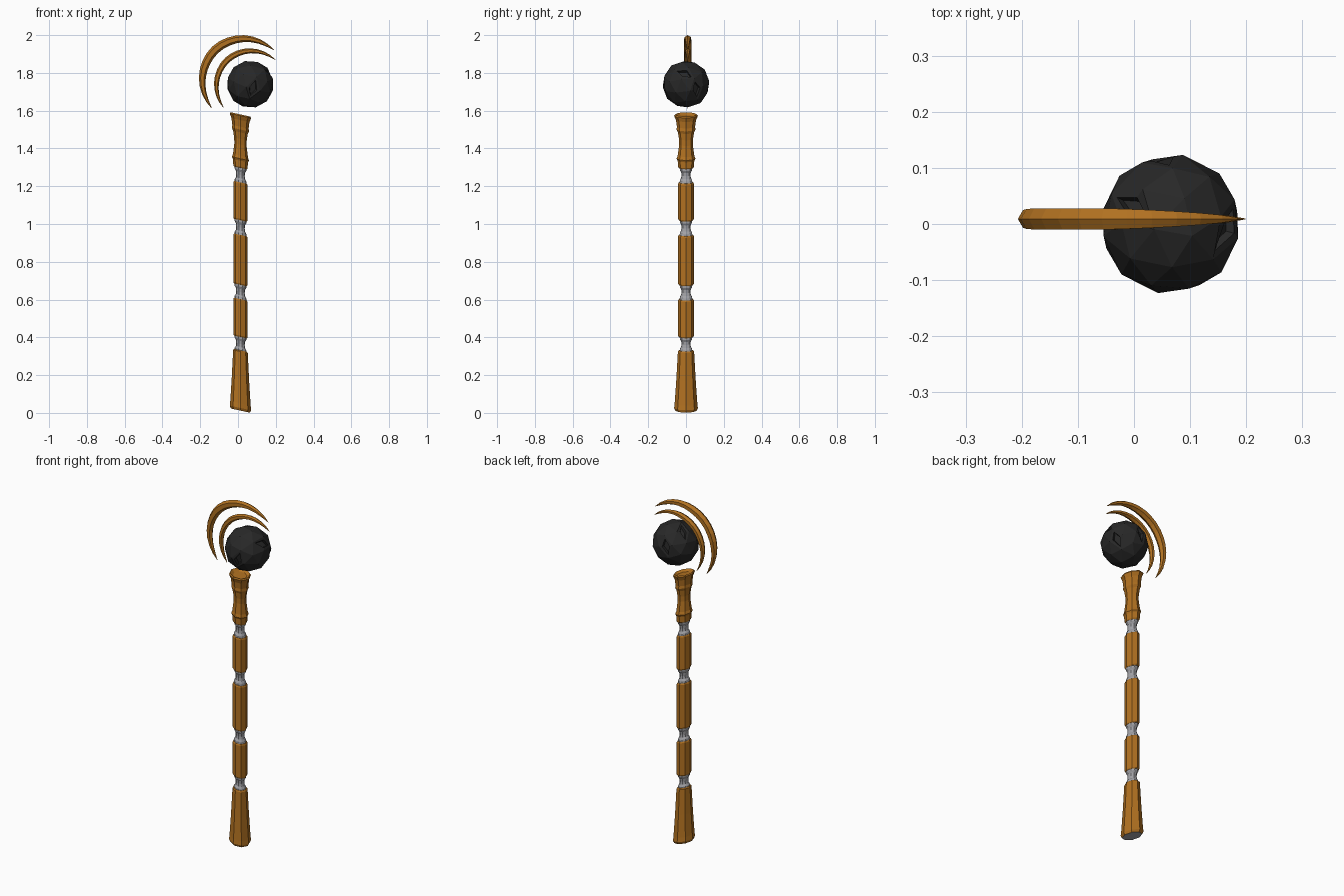
import bpy, bmesh, math
from mathutils import Vector, Euler

if "Cube" in bpy.data.objects:
    bpy.data.objects.remove(bpy.data.objects["Cube"])


def material(name, rgb):
    m = bpy.data.materials.new(name)
    m.diffuse_color = (*rgb, 1)
    m.use_nodes = True
    m.node_tree.nodes["Principled BSDF"].inputs["Base Color"].default_value = m.diffuse_color
    return m


WOOD = material("golden wood", (0.44, 0.165, 0.015))
METAL = material("grey metal", (0.36, 0.36, 0.38))
STONE = material("black stone", (0.021, 0.021, 0.021))


def finish(name, bm, *mats):
    bmesh.ops.recalc_face_normals(bm, faces=bm.faces)
    me = bpy.data.meshes.new(name)
    bm.to_mesh(me)
    bm.free()
    for m in mats:
        me.materials.append(m)
    ob = bpy.data.objects.new(name, me)
    bpy.context.collection.objects.link(ob)
    return ob


def bridge(bm, rings):
    n = len(rings[0])
    for a, b in zip(rings, rings[1:]):
        for i in range(n):
            j = (i + 1) % n
            bm.faces.new((a[i], a[j], b[j], b[i]))
    bm.faces.new(rings[0])
    bm.faces.new(rings[-1])


AXIS_X, SLANT = 0.013, -0.22


# Turned part with slanted rings; profile is (radius, height)
def turned(name, profile, sides, *mats):
    bm = bmesh.new()
    rings = []
    for r, z in profile:
        ring = []
        for i in range(sides):
            a = math.tau * i / sides
            x = 0.9 * r * math.cos(a)
            ring.append(bm.verts.new((AXIS_X + x, r * math.sin(a), z + SLANT * x)))
        rings.append(ring)
    bridge(bm, rings)
    return finish(name, bm, *mats)


# Wooden foot with a metal underside
foot = turned("foot", [(0.056, 0.012), (0.063, 0.026), (0.06, 0.05), (0.051, 0.18),
                       (0.043, 0.325), (0.038, 0.331)], 8, WOOD, METAL)
for p in foot.data.polygons:
    if p.center.z < 0.016 and p.normal.z < -0.8:
        p.material_index = 1

# Straight wooden shaft sections
for k, (lo, hi) in enumerate([(0.402, 0.602), (0.678, 0.942), (1.02, 1.22)]):
    turned(f"shaft_section_{k + 1}", [(0.038, lo), (0.042, lo + 0.007),
                                      (0.042, hi - 0.007), (0.038, hi)], 8, WOOD)

# Flared wooden head with a dished top
turned("head_socket", [(0.038, 1.297), (0.042, 1.303), (0.044, 1.335), (0.05, 1.346),
                       (0.044, 1.362), (0.036, 1.42), (0.037, 1.45), (0.043, 1.485),
                       (0.05, 1.5), (0.048, 1.515), (0.053, 1.55), (0.063, 1.573),
                       (0.058, 1.58), (0.04, 1.568)], 8, WOOD)

# Waisted metal joints between the wooden sections
WAIST = [(0.036, 0), (0.034, 0.2), (0.027, 0.32), (0.025, 0.5),
         (0.027, 0.68), (0.034, 0.8), (0.036, 1)]
for k, (lo, hi) in enumerate([(0.32, 0.41), (0.595, 0.685), (0.935, 1.028), (1.213, 1.305)]):
    turned(f"metal_joint_{k + 1}", [(r, lo + t * (hi - lo)) for r, t in WAIST], 10, METAL)


# Tapering crescent blades with six-sided cross-section
def crescent(name, cx, cz, radius, thick, depth, a0, a1, steps=16):
    bm = bmesh.new()
    rings = []
    for i in range(steps + 1):
        t = i / steps
        a = math.radians(a0 + (a1 - a0) * t)
        w = max(math.sin(math.pi * t), 0.0) ** 0.7 + 0.05
        h, d = thick / 2 * w, depth * min(w, 1)
        mid = radius - thick / 2
        ring = []
        for u, v in [(1, 0), (0.5, 1), (-0.5, 1), (-1, 0), (-0.5, -1), (0.5, -1)]:
            r = mid + h * u + (1 - min(w, 1)) * thick * 0.5
            ring.append(bm.verts.new((cx + r * math.cos(a), 0.009 + d * v,
                                      cz + r * math.sin(a))))
        rings.append(ring)
    bridge(bm, rings)
    finish(name, bm, WOOD)


crescent("outer_crescent", 0.02, 1.773, 0.227, 0.044, 0.019, 225, 41)
crescent("inner_crescent", 0.061, 1.742, 0.188, 0.031, 0.016, 223, 43)

# Faceted floating orb with small sunken pits
bm = bmesh.new()
bmesh.ops.create_icosphere(bm, subdivisions=2, radius=0.126)
bmesh.ops.rotate(bm, verts=bm.verts, matrix=Euler((0.3, 0.2, 0.5)).to_matrix())
pits = [(0.03, -0.97, -0.25), (0.88, 0.43, -0.22), (0.8, -0.16, 0.57),
        (-0.45, 0.28, 0.85), (-0.1, 0.95, 0.1)]
for d in pits:
    d = Vector(d)
    edge = max(bm.edges, key=lambda e: (e.verts[0].co + e.verts[1].co).dot(d))
    face = bmesh.utils.face_join(edge.link_faces)
    bmesh.ops.inset_region(bm, faces=[face], thickness=0.018)
    bmesh.ops.inset_region(bm, faces=[face], thickness=0.004, depth=-0.015)
bmesh.ops.translate(bm, verts=bm.verts, vec=(0.065, 0, 1.74))
finish("orb", bm, STONE)
